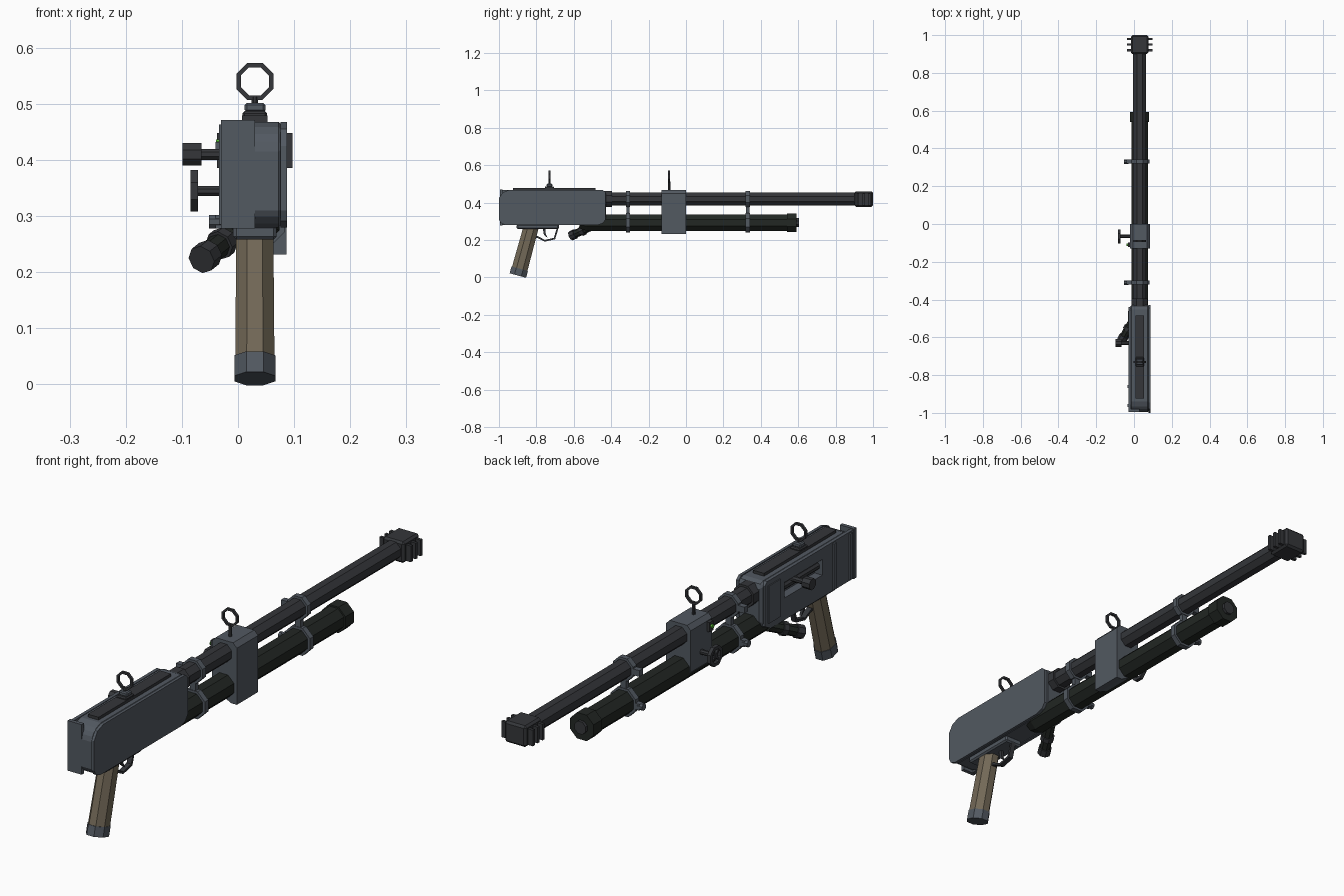
import bpy, bmesh
from math import pi, cos, sin
from mathutils import Vector, Matrix

if "Cube" in bpy.data.objects:
    bpy.data.objects.remove(bpy.data.objects["Cube"])

CX = 0.03  # centre line of the barrel


def mat(name, c):
    m = bpy.data.materials.new(name)
    m.diffuse_color = (*c, 1)
    m.use_nodes = True
    m.node_tree.nodes["Principled BSDF"].inputs["Base Color"].default_value = m.diffuse_color
    return m


STEEL = mat("steel", (0.085, 0.10, 0.12))
DARK = mat("dark_steel", (0.035, 0.037, 0.042))
TUBE = mat("tube_black", (0.016, 0.02, 0.017))
WOOD = mat("grip_brown", (0.17, 0.14, 0.095))
GREEN = mat("indicator_green", (0.1, 0.5, 0.04))


def finish(name, bm, m, bevel=0):
    bmesh.ops.recalc_face_normals(bm, faces=bm.faces)
    me = bpy.data.meshes.new(name)
    bm.to_mesh(me)
    bm.free()
    me.materials.append(m)
    ob = bpy.data.objects.new(name, me)
    bpy.context.collection.objects.link(ob)
    if bevel:
        b = ob.modifiers.new("bevel", 'BEVEL')
        b.width, b.segments, b.limit_method = bevel, 1, 'ANGLE'
    return ob


def box(name, x, y, z, m, bevel=0):
    bm = bmesh.new()
    bmesh.ops.create_cube(bm, size=1)
    for v in bm.verts:
        v.co = [(a + b) / 2 + c * (b - a) for (a, b), c in zip((x, y, z), v.co)]
    return finish(name, bm, m, bevel)


def prism(name, pts, axis, a, b, m, bevel=0):
    """Outline in the plane across the axis, extruded from a to b."""
    bm = bmesh.new()
    put = (lambda p: (a, p[0], p[1])) if axis == 'x' else (lambda p: (p[0], a, p[1]))
    f = bm.faces.new([bm.verts.new(put(p)) for p in pts])
    d = Vector((b - a, 0, 0)) if axis == 'x' else Vector((0, b - a, 0))
    ext = bmesh.ops.extrude_face_region(bm, geom=[f])
    bmesh.ops.translate(bm, vec=d, verts=[v for v in ext['geom'] if isinstance(v, bmesh.types.BMVert)])
    if f.is_valid and not any(len(e.link_faces) == 2 for e in f.edges):
        bm.faces.new(list(f.verts))
    bmesh.ops.holes_fill(bm, edges=bm.edges)
    return finish(name, bm, m, bevel)


def rod(name, p0, p1, r0, m, r1=None, n=8, sy=1):
    """Flat-sided rod between two points; r is the distance to a flat."""
    p0, p1 = Vector(p0), Vector(p1)
    d, k = p1 - p0, cos(pi / n)
    bm = bmesh.new()
    bmesh.ops.create_cone(bm, cap_ends=True, segments=n, radius1=r0 / k,
                          radius2=(r1 or r0) / k, depth=d.length)
    rot = Vector((0, 0, 1)).rotation_difference(d).to_matrix().to_4x4()
    bm.transform(Matrix.Translation((p0 + p1) / 2) @ rot @ Matrix.Diagonal((1, sy, 1, 1))
                 @ Matrix.Rotation(pi / n, 4, 'Z'))
    return finish(name, bm, m)


def ring(name, c, axis, ro, ri, w, m, n=8):
    bm = bmesh.new()
    k = cos(pi / n)
    loops = []
    for i in range(n):
        a = (i + 0.5) * 2 * pi / n
        row = []
        for r, h in ((ro, -w / 2), (ro, w / 2), (ri, w / 2), (ri, -w / 2)):
            u, v = r / k * cos(a), r / k * sin(a)
            co = (u, h, v) if axis == 'y' else (h, u, v)
            row.append(bm.verts.new(Vector(c) + Vector(co)))
        loops.append(row)
    for i in range(n):
        A, B = loops[i], loops[(i + 1) % n]
        for j in range(4):
            bm.faces.new((A[j], A[(j + 1) % 4], B[(j + 1) % 4], B[j]))
    return finish(name, bm, m)


# Receiver with a slot on its left side
side = [(-1, .31), (-.99, .291), (-.965, .28), (-.475, .28), (-.445, .29), (-.43, .31),
        (-.43, .455), (-.445, .468), (-.945, .468), (-.98, .455), (-1, .425)]
body = prism("receiver", [(y * .995, z) for y, z in side], 'x', -.022, .082, STEEL, .012)
cutter = box("slot_cutter", (-.1, .005), (-.79, -.56), (.365, .425), DARK)
cutter.hide_render = True
cutter.hide_viewport = True
prism("right_side_plate", side, 'x', .076, .087, STEEL)
left = prism("left_side_plate", [(-.985, .28), (-.475, .28), (-.44, .30), (-.44, .455), (-.455, .468),
                                 (-.985, .468)], 'x', -.028, -.015, STEEL)
for ob in (body, left):
    b = ob.modifiers.new("slot", 'BOOLEAN')
    b.operation, b.object, b.solver = 'DIFFERENCE', cutter, 'EXACT'
for y in (-.96, -.86):
    box("left_rib", (-.034, -.02), (y - .008, y + .008), (.285, .463), STEEL)
box("butt_flange", (-.03, .03), (-.995, -.98), (.278, .471), STEEL)
box("front_left_panel", (-.032, -.02), (-.53, -.46), (.305, .45), STEEL)
rod("slot_bolt", (-.004, -.79, .395), (-.004, -.56, .395), .013, DARK)
box("top_rail", (.007, .053), (-.925, -.485), (.46, .479), DARK)

# Cocking handle
rod("cocking_stem", (0, -.63, .41), (-.07, -.63, .41), .01, DARK)
rod("cocking_knob", (-.065, -.63, .41), (-.099, -.63, .41), .02, DARK)

# Barrel, lower tube and muzzle brake
rod("barrel", (CX, -.45, .42), (CX, .91, .42), .034, DARK)
rod("barrel_collar", (CX, -.44, .42), (CX, -.395, .42), .042, DARK)
rod("lower_tube", (CX, -.53, .293), (CX, .55, .293), .044, TUBE)
rod("tube_rear_taper", (CX, -.57, .293), (CX, -.53, .293), .03, TUBE, .044)
rod("tube_cap", (CX, .54, .293), (CX, .592, .293), .05, TUBE)
rod("tube_nub", (CX, .59, .293), (CX, .603, .293), .024, DARK)
box("muzzle_block", (-.016, .076), (.9, 1), (.378, .46), DARK, .008)
for y in (.92, .95, .98):
    box("muzzle_fin", (-.037, .097), (y - .006, y + .006), (.386, .448), DARK)

# Clamps holding the two tubes together
for y in (-.31, .33):
    ring("barrel_clamp", (CX, y, .42), 'y', .043, .03, .022, STEEL)
    ring("tube_clamp", (CX, y, .293), 'y', .053, .04, .022, STEEL)
    box("clamp_link", (.018, .042), (y - .009, y + .009), (.335, .39), STEEL)
    for z in (.29, .42):
        box("clamp_lug", (-.04, -.008), (y - .011, y + .011), (z - .012, z + .012), STEEL)
    rod("clamp_bolt", (-.03, y, .29), (-.052, y, .29), .012, STEEL)

# Middle block with wheel and indicator
prism("middle_block", [(-.02, .29), (.0, .262), (.062, .232), (.086, .232), (.086, .45), (.07, .467),
                       (-.005, .467), (-.02, .45)], 'y', -.13, 0, STEEL)
box("indicator_mount", (-.032, -.015), (-.122, -.098), (.41, .447), DARK)
rod("indicator_light", (-.03, -.11, .43), (-.039, -.11, .43), .007, GREEN)
W = Vector((-.078, -.065, .345))
rod("wheel_stem", (-.01, W.y, W.z), (-.084, W.y, W.z), .009, DARK)
ring("wheel_rim", W, 'x', .037, .025, .014, DARK)
for i in range(4):
    a = pi / 4 + i * pi / 2
    rod("wheel_spoke", W, W + Vector((0, cos(a), sin(a))) * .03, .004, DARK, n=4)

# Ring sights
for y in (-.73, -.09):
    ring("sight_ring", (CX, y, .54), 'y', .033, .025, .01, DARK)
    rod("sight_post", (CX, y, .462), (CX, y, .512), .006, DARK)
box("rear_sight_base", (.008, .052), (-.755, -.705), (.473, .487), DARK, .004)
box("rear_sight_block", (.012, .049), (-.745, -.715), (.485, .502), STEEL, .004)

# Pistol grip, trigger and guard
box("grip_plate", (-.009, .069), (-.905, -.68), (.258, .285), STEEL, .006)
rod("grip", (CX, -.892, .035), (CX, -.828, .27), .035, WOOD, .033, sy=1.22)
rod("grip_cap", (CX, -.899, .0105), (CX, -.889, .047), .0365, STEEL, sy=1.25)
guard = [(-.83, .212), (-.795, .212), (-.755, .192), (-.7, .204), (-.682, .262)]
prism("trigger_guard", guard + [(-.691, .262), (-.707, .212), (-.754, .201), (-.793, .221), (-.83, .221)],
      'x', .02, .04, DARK)
prism("trigger", [(-.765, .262), (-.75, .262), (-.75, .235), (-.74, .212), (-.76, .228)], 'x', .025, .035, DARK)

# Angled side canister under the receiver
A, B = Vector((-.062, -.61, .225)), Vector((.0, -.5, .275))
rod("canister_body", A, B, .02, TUBE)
for t0, t1, r in ((-.05, .17, .024), (.45, .6, .025)):
    rod("canister_collar", A.lerp(B, t0), A.lerp(B, t1), r, DARK)
